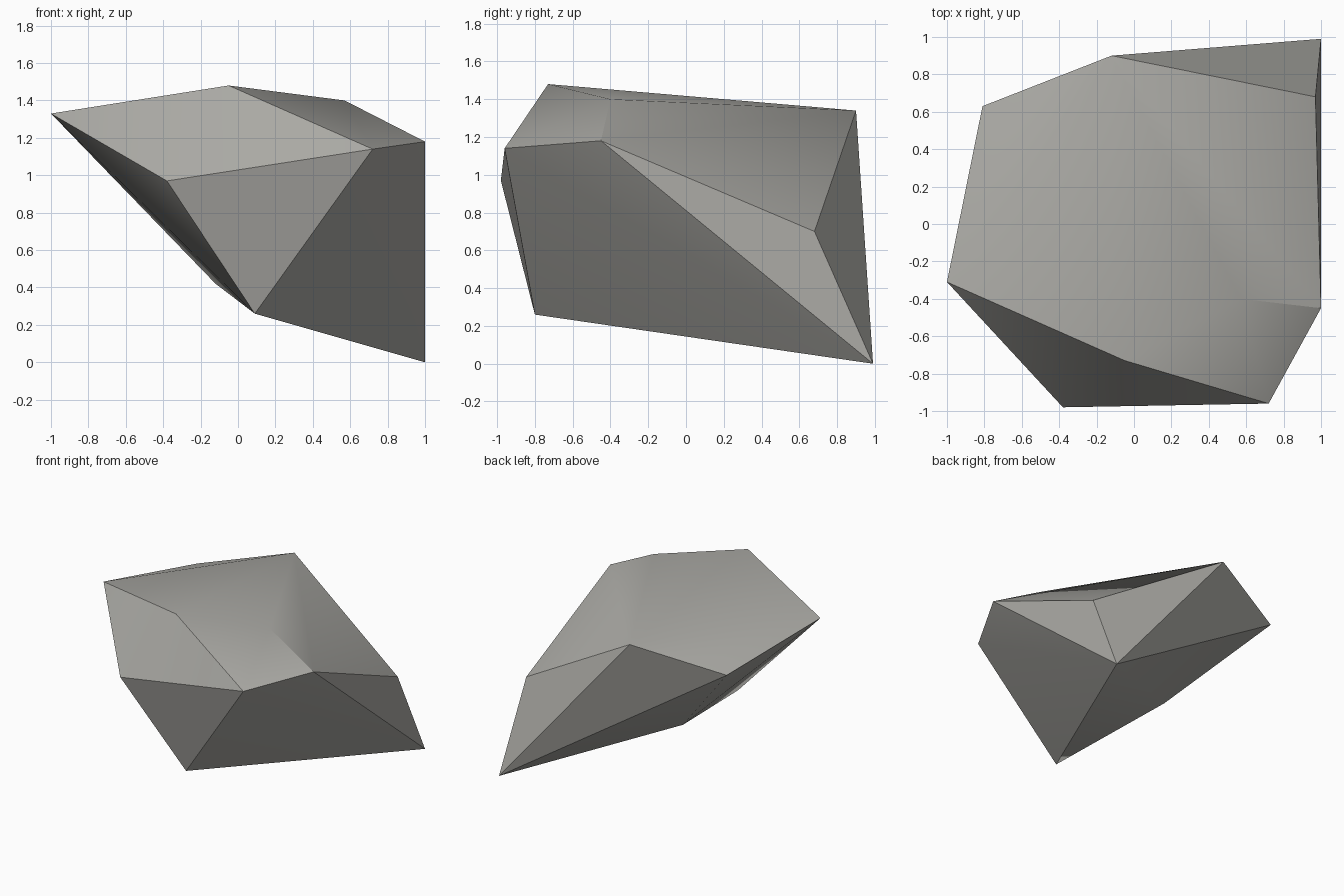
import bpy
import bmesh
import math

cube = bpy.data.objects.get("Cube")
if cube:
    bpy.data.objects.remove(cube, do_unlink=True)

# Stone colour
stone = bpy.data.materials.new("warm_grey_stone")
stone.use_nodes = True
colour = (0.40, 0.395, 0.37, 1)
stone.diffuse_color = colour
stone.node_tree.nodes["Principled BSDF"].inputs["Base Color"].default_value = colour

# Corners of the boulder, grouped by where they sit
top_corners = [(-1, -0.31, 1.33), (-0.05, -0.73, 1.48), (0.57, -0.40, 1.40),
               (-0.12, 0.90, 1.34), (-0.81, 0.63, 1.17)]
front_corners = [(-0.38, -0.98, 0.97), (0.72, -0.96, 1.14)]
side_corners = [(1, -0.45, 1.18), (0.97, 0.68, 0.70)]
base_corners = [(0.09, -0.80, 0.26), (1, 0.99, 0), (-0.12, 0.21, 0.42)]

# Boulder: the facets wrap tightly around the corners
bm = bmesh.new()
for corner in top_corners + front_corners + side_corners + base_corners:
    bm.verts.new(corner)
bmesh.ops.convex_hull(bm, input=bm.verts[:])
bmesh.ops.recalc_face_normals(bm, faces=bm.faces[:])
mesh = bpy.data.meshes.new("boulder")
bm.to_mesh(mesh)
bm.free()
mesh.materials.append(stone)

boulder = bpy.data.objects.new("boulder", mesh)
bpy.context.collection.objects.link(boulder)

# Soft shading over shallow bends, crisp edges elsewhere
bpy.ops.object.select_all(action="DESELECT")
boulder.select_set(True)
bpy.context.view_layer.objects.active = boulder
bpy.ops.object.shade_smooth_by_angle(angle=math.radians(32))
